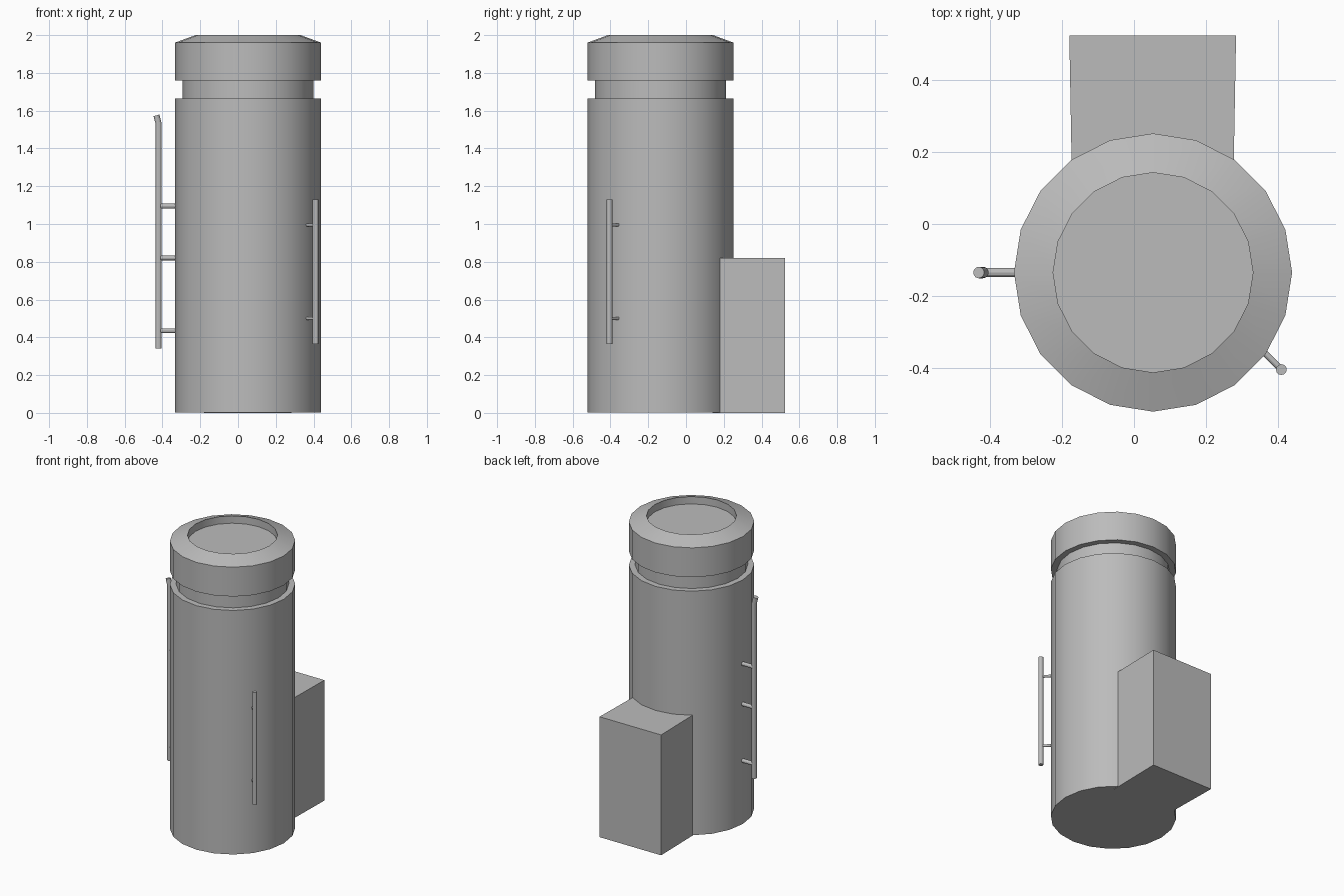
import bpy, bmesh, math
from mathutils import Vector

cube = bpy.data.objects.get("Cube")
if cube:
    bpy.data.objects.remove(cube, do_unlink=True)

grey = bpy.data.materials.new("plain grey")
grey.use_nodes = True
colour = (0.5, 0.5, 0.5, 1)
grey.diffuse_color = colour
grey.node_tree.nodes["Principled BSDF"].inputs["Base Color"].default_value = colour

CX, CY, SIDES = 0.053, -0.135, 20


def finish(name, bm, smooth=True):
    bmesh.ops.recalc_face_normals(bm, faces=bm.faces)
    mesh = bpy.data.meshes.new(name)
    bm.to_mesh(mesh)
    bm.free()
    mesh.materials.append(grey)
    ob = bpy.data.objects.new(name, mesh)
    bpy.context.collection.objects.link(ob)
    if smooth:
        bpy.ops.object.select_all(action='DESELECT')
        ob.select_set(True)
        bpy.context.view_layer.objects.active = ob
        bpy.ops.object.shade_smooth_by_angle(angle=math.radians(25))
    return ob


def sweep(name, rings, sides):
    """Skin a list of (centre, radius, axis) rings and cap both ends."""
    bm = bmesh.new()
    loops = []
    for centre, radius, axis in rings:
        turn = Vector((0, 0, 1)).rotation_difference(Vector(axis))
        loops.append([bm.verts.new(Vector(centre) + turn @ Vector((
            radius * math.cos(math.tau * i / sides),
            radius * math.sin(math.tau * i / sides), 0))) for i in range(sides)])
    for a, b in zip(loops, loops[1:]):
        for i in range(sides):
            j = (i + 1) % sides
            bm.faces.new((a[i], a[j], b[j], b[i]))
    bm.faces.new(loops[0][::-1])
    bm.faces.new(loops[-1])
    return finish(name, bm)


def rod(name, start, end, radius):
    axis = Vector(end) - Vector(start)
    return sweep(name, [(start, radius, axis), (end, radius, axis)], 12)


# Drum: body, recessed neck, bevelled cap and sunken lid
profile = [(0.387, 0.003), (0.387, 1.665), (0.348, 1.665), (0.348, 1.76),
           (0.387, 1.76), (0.387, 1.96), (0.278, 2.0), (0.278, 1.95)]
sweep("drum", [((CX, CY, z), r, (0, 0, 1)) for r, z in profile], SIDES)

# Equipment box at the back, slightly wider at its rear
bm = bmesh.new()
outline = [(-0.173, 0.14), (0.277, 0.14), (0.284, 0.525), (-0.18, 0.525)]
base = bm.faces.new([bm.verts.new((x, y, 0)) for x, y in outline])
top = bmesh.ops.extrude_face_region(bm, geom=[base])["geom"]
bmesh.ops.translate(bm, vec=(0, 0, 0.82),
                    verts=[v for v in top if isinstance(v, bmesh.types.BMVert)])
finish("rear_box", bm, smooth=False)

# Tall pipe with a bent tip, on three brackets
up, lean = (0, 0, 1), (-0.3, 0, 1)
sweep("right_pipe", [((-0.42, CY, 0.34), 0.016, up),
                     ((-0.42, CY, 1.53), 0.016, (-0.13, 0, 1)),
                     ((-0.432, CY, 1.575), 0.016, lean)], 12)
for i, z in enumerate((0.435, 0.82, 1.095)):
    rod(f"right_bracket_{i + 1}", (-0.42, CY, z), (-0.32, CY, z), 0.013)

# Short handrail on two brackets
rail_x, rail_y = 0.41, -0.405
rod("left_handrail", (rail_x, rail_y, 0.365), (rail_x, rail_y, 1.13), 0.015)
for i, z in enumerate((0.5, 0.995)):
    rod(f"left_bracket_{i + 1}", (rail_x, rail_y, z), (0.35, -0.345, z), 0.009)
